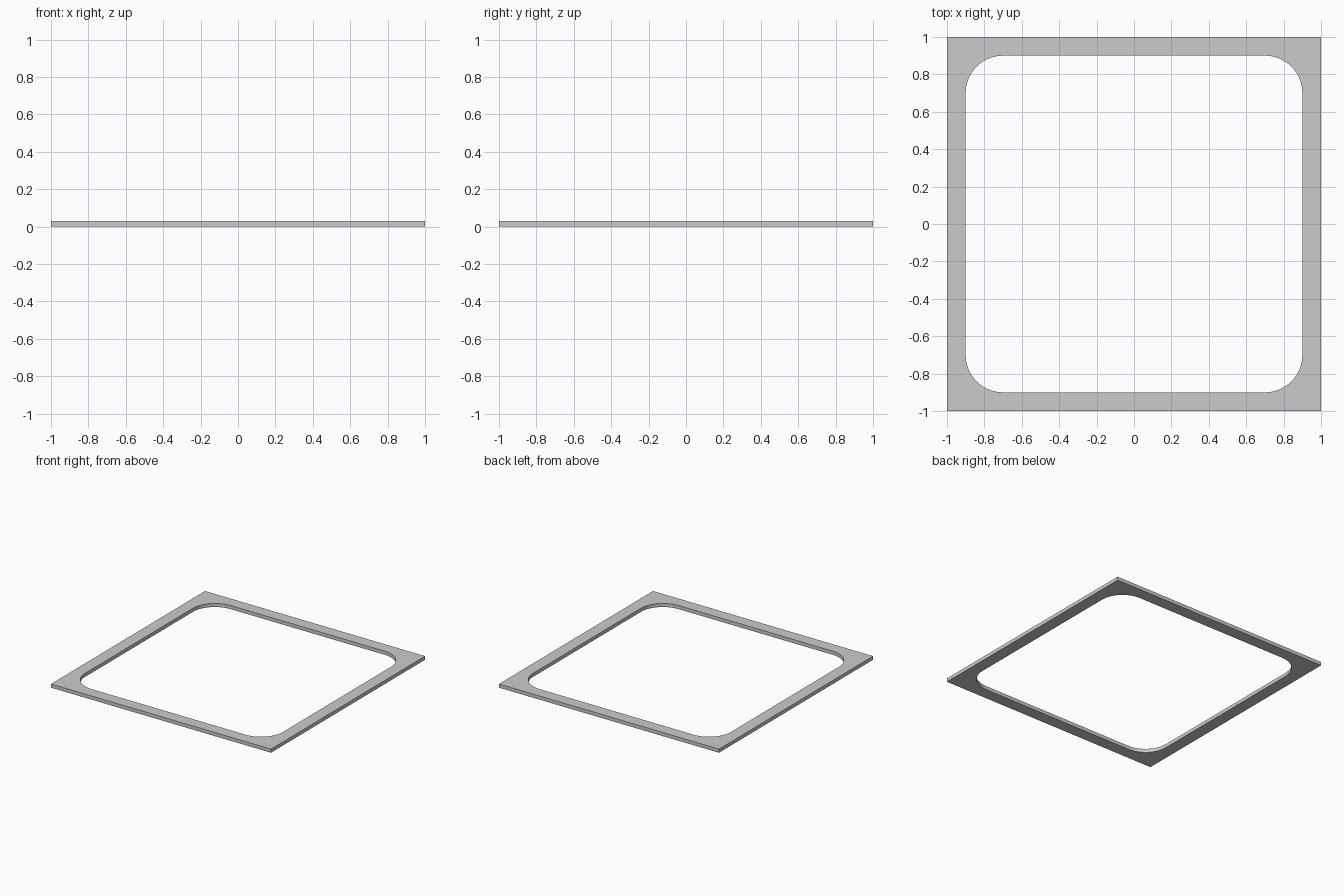
import bpy, bmesh
from math import sin, cos, pi

if "Cube" in bpy.data.objects:
    bpy.data.objects.remove(bpy.data.objects["Cube"])

HALF, INNER, RADIUS, THICK, SEGS = 1.0, 0.9, 0.2, 0.03, 16

bm = bmesh.new()
corners, arcs = [], []

# Square outer corners and rounded inner corners, counter-clockwise
for k, (sx, sy) in enumerate([(1, 1), (-1, 1), (-1, -1), (1, -1)]):
    corners.append(bm.verts.new((sx * HALF, sy * HALF, 0)))
    c = INNER - RADIUS
    angles = [(k + i / SEGS) * pi / 2 for i in range(SEGS + 1)]
    arcs.append([bm.verts.new((sx * c + RADIUS * cos(a), sy * c + RADIUS * sin(a), 0))
                 for a in angles])

# Flat ring: a fan at each corner and one quad per side
for k in range(4):
    n = (k + 1) % 4
    for a, b in zip(arcs[k], arcs[k][1:]):
        bm.faces.new((corners[k], b, a))
    bm.faces.new((corners[k], corners[n], arcs[n][0], arcs[k][-1]))

# Thickness
ring = bmesh.ops.extrude_face_region(bm, geom=bm.faces[:])
top = [g for g in ring["geom"] if isinstance(g, bmesh.types.BMVert)]
bmesh.ops.translate(bm, verts=top, vec=(0, 0, THICK))
bmesh.ops.recalc_face_normals(bm, faces=bm.faces[:])

mesh = bpy.data.meshes.new("square_frame")
bm.to_mesh(mesh)
bm.free()
frame = bpy.data.objects.new("square_frame", mesh)
bpy.context.collection.objects.link(frame)

# Smooth inner corners, sharp rims
bpy.context.view_layer.objects.active = frame
frame.select_set(True)
bpy.ops.object.shade_smooth_by_angle(angle=pi / 6)
